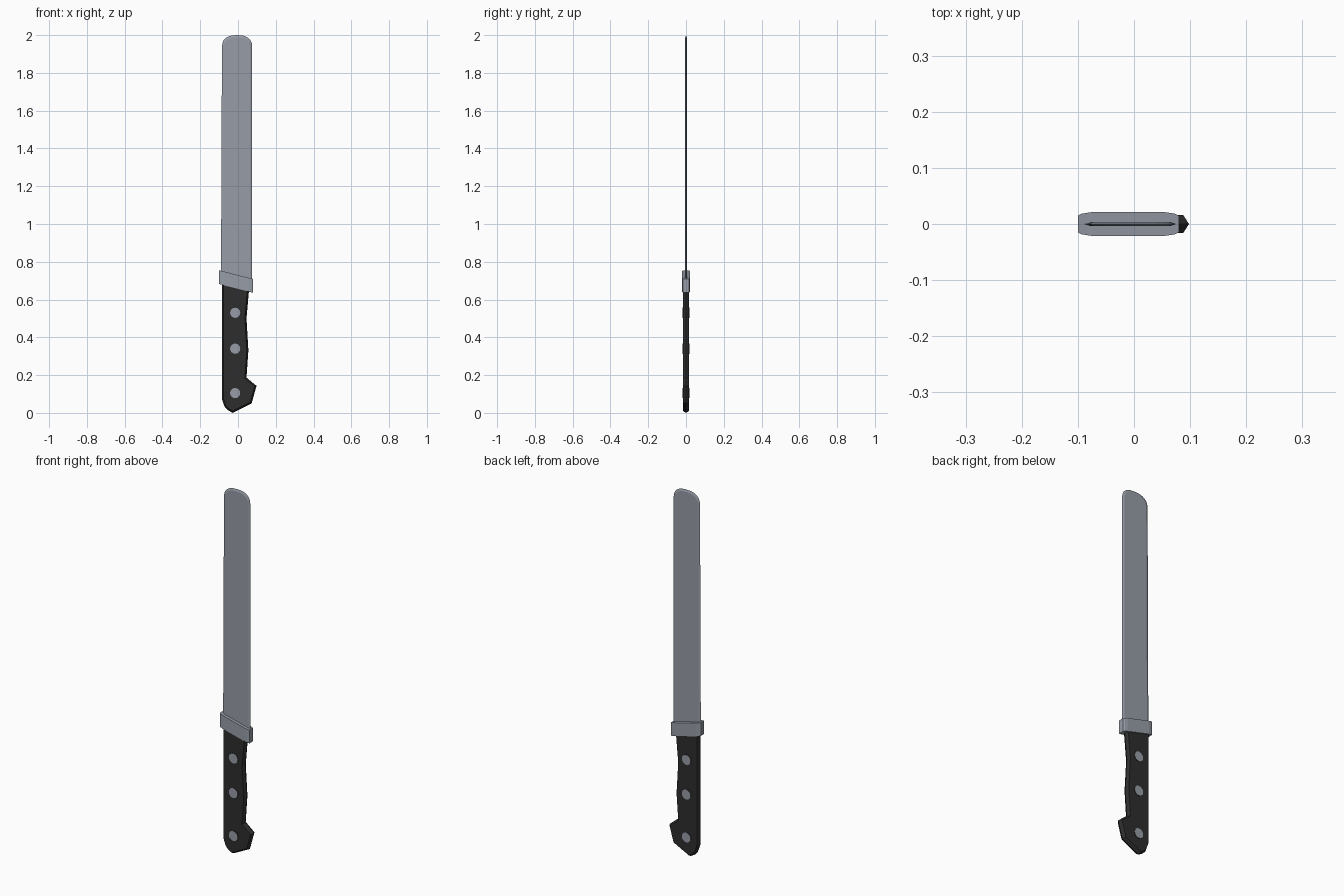
import bpy, bmesh, math
from mathutils import Vector

if "Cube" in bpy.data.objects:
    bpy.data.objects.remove(bpy.data.objects["Cube"])


def material(name, col):
    m = bpy.data.materials.new(name)
    m.diffuse_color = (*col, 1)
    m.use_nodes = True
    m.node_tree.nodes["Principled BSDF"].inputs["Base Color"].default_value = m.diffuse_color
    return m


steel = material("steel grey", (0.31, 0.34, 0.39))
black = material("handle black", (0.027, 0.027, 0.027))


def finish(name, bm, *mats):
    bmesh.ops.recalc_face_normals(bm, faces=bm.faces)
    me = bpy.data.meshes.new(name)
    bm.to_mesh(me)
    bm.free()
    ob = bpy.data.objects.new(name, me)
    bpy.context.collection.objects.link(ob)
    for m in mats:
        me.materials.append(m)
    return ob


def inset(pts, d):
    """Mitred inward offset of a counter-clockwise outline."""
    out = []
    for i, p in enumerate(pts):
        p = Vector(p)
        a = (p - Vector(pts[i - 1])).normalized()
        b = (Vector(pts[(i + 1) % len(pts)]) - p).normalized()
        na, nb = Vector((-a.y, a.x)), Vector((-b.y, b.x))
        out.append(p + (na + nb) * d / (1 + na.dot(nb)))
    return out


def loft(name, rings, mat):
    """Skin matching point rings and cap both ends."""
    bm = bmesh.new()
    vs = [[bm.verts.new(p) for p in r] for r in rings]
    n = len(vs[0])
    for a, b in zip(vs, vs[1:]):
        for i in range(n):
            j = (i + 1) % n
            bm.faces.new((a[i], a[j], b[j], b[i]))
    bm.faces.new(vs[0])
    bm.faces.new(vs[-1])
    return finish(name, bm, mat)


def ridged_plate(name, outline, half, d, mat):
    """Flat plate whose rim is chamfered to a ridge at y = 0."""
    inner = inset(outline, d)
    return loft(name, [[(x, y, z) for x, z in o] for y, o in
                       ((-half, inner), (0, outline), (half, inner))], mat)


# Blade with rounded tip
blade = [(-0.09, 0.70), (0.075, 0.67)]
for i in range(13):
    t = math.pi * i / 12
    c, s = math.cos(t), math.sin(t)
    blade.append((-0.005 + 0.08 * math.copysign(abs(c) ** 0.8, c),
                  1.935 + 0.065 * s ** 0.8))
ridged_plate("blade", blade, 0.004, 0.012, steel)

# Handle with finger hook
handle = [(-0.086, 0.70), (-0.086, 0.075), (-0.072, 0.035), (-0.055, 0.015),
          (-0.028, 0.0), (0.072, 0.05), (0.098, 0.143), (0.045, 0.187),
          (0.055, 0.33), (0.045, 0.50), (0.06, 0.67)]
ridged_plate("handle", handle, 0.016, 0.009, black)

# Slanted bolster collar with softened ends
section = []
for sx, sy in ((1, 1), (-1, 1), (-1, -1), (1, -1)):
    corner = [(0.09, 0.015), (0.083, 0.0185), (0.066, 0.021)]
    if sx * sy < 0:
        corner.reverse()
    section += [(-0.01 + sx * x, sy * y) for x, y in corner]
loft("bolster", [[(x, y, z0 - 0.255 * (x + 0.1)) for x, y in section]
                 for z0 in (0.682, 0.755)], steel)

# Rivets through the handle: steel caps, dark sides
for k, z in enumerate((0.105, 0.34, 0.53)):
    ring = [(-0.015 + 0.027 * math.cos(i * math.pi / 8),
             z + 0.027 * math.sin(i * math.pi / 8)) for i in range(16)]
    ob = loft(f"rivet_{k + 1}", [[(x, y, zz) for x, zz in ring]
                                 for y in (-0.019, 0.019)], steel)
    ob.data.materials.append(black)
    for f in ob.data.polygons:
        f.material_index = 0 if abs(f.normal.y) > 0.5 else 1
